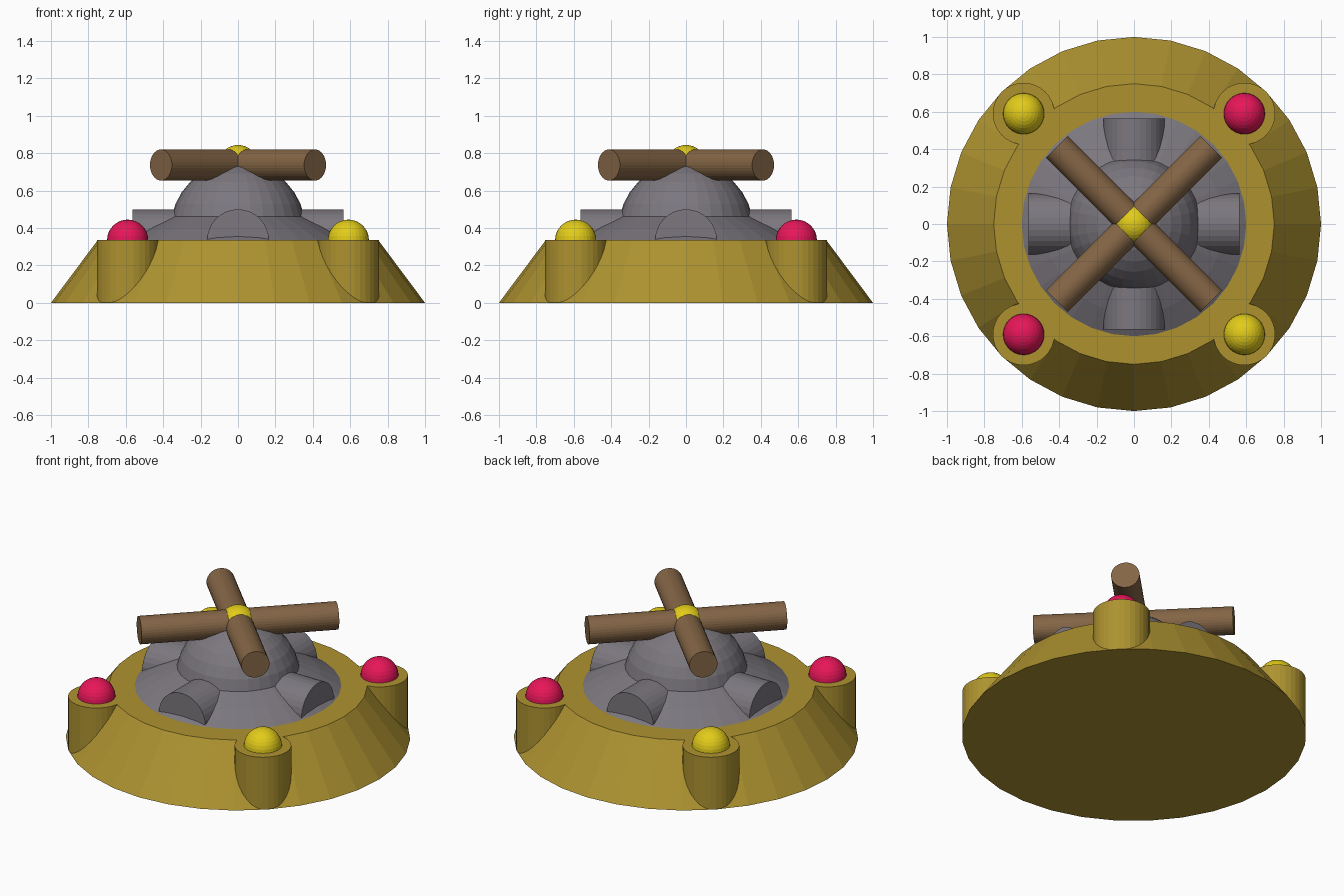
import bpy, bmesh
from math import pi, radians, sin, cos
from mathutils import Matrix, Vector

if "Cube" in bpy.data.objects:
    bpy.data.objects.remove(bpy.data.objects["Cube"])


def make_mat(name, rgb):
    m = bpy.data.materials.new(name)
    m.diffuse_color = (*rgb, 1)
    m.use_nodes = True
    m.node_tree.nodes["Principled BSDF"].inputs["Base Color"].default_value = m.diffuse_color
    return m


gold = make_mat("gold", (0.42, 0.29, 0.03))
grey = make_mat("grey", (0.20, 0.185, 0.21))
wood = make_mat("wood", (0.23, 0.13, 0.06))
red = make_mat("red", (0.80, 0.008, 0.10))
yellow = make_mat("yellow", (0.76, 0.60, 0.01))


def finish(bm, name, mat):
    bmesh.ops.recalc_face_normals(bm, faces=bm.faces)
    me = bpy.data.meshes.new(name)
    bm.to_mesh(me)
    bm.free()
    me.materials.append(mat)
    ob = bpy.data.objects.new(name, me)
    bpy.context.collection.objects.link(ob)
    return ob


def lathe(name, profile, mat, n=32):
    """Closed solid of revolution through (radius, z) rings, capped flat."""
    bm = bmesh.new()
    rings = [[bm.verts.new((r * cos(2 * pi * i / n), r * sin(2 * pi * i / n), z))
              for i in range(n)] for r, z in profile]
    for a, b in zip(rings, rings[1:]):
        for i in range(n):
            j = (i + 1) % n
            bm.faces.new((a[i], a[j], b[j], b[i]))
    bm.faces.new(rings[0][::-1])
    bm.faces.new(rings[-1])
    return finish(bm, name, mat)


def rod(name, p, q, r, mat):
    """Cylinder from p to q."""
    p, q = Vector(p), Vector(q)
    rot = (q - p).to_track_quat('Z', 'Y').to_matrix().to_4x4()
    bm = bmesh.new()
    bmesh.ops.create_cone(bm, cap_ends=True, segments=32, radius1=r, radius2=r,
                          depth=(q - p).length,
                          matrix=Matrix.Translation((p + q) / 2) @ rot)
    return finish(bm, name, mat)


def ball(name, c, r, mat):
    bm = bmesh.new()
    bmesh.ops.create_uvsphere(bm, u_segments=32, v_segments=16, radius=r,
                              matrix=Matrix.Translation(c))
    return finish(bm, name, mat)


TOP = 0.335

# Sloped base and the grey mound set into it
lathe("base", [(1.0, 0), (0.75, TOP)], gold)
lathe("mound", [(0.6, TOP - 0.05), (0.6, TOP), (0.48, 0.403), (0.34, 0.468)], grey)

# Central dome with two crossing round stubs
ball("dome", (0, 0, 0.39), 0.362, grey)
for name, d in (("stub_x", Vector((0.565, 0, 0))), ("stub_y", Vector((0, 0.565, 0)))):
    c = Vector((0, 0, TOP))
    rod(name, c - d, c + d, 0.165, grey)

# Corner posts with gems
for sx in (-1, 1):
    for sy in (-1, 1):
        x, y = 0.59 * sx, 0.59 * sy
        tag = ("left" if sx < 0 else "right") + ("_front" if sy < 0 else "_back")
        rod("post_" + tag, (x, y, 0), (x, y, TOP), 0.165, gold)
        ball("gem_" + tag, (x, y, TOP), 0.11, red if sx == sy else yellow)

# Crossed handle bars and the knob on top
HZ, L = 0.737, 0.412
rod("handle_a", (-L, -L, HZ), (L, L, HZ), 0.083, wood)
rod("handle_b", (-L, L, HZ), (L, -L, HZ), 0.083, wood)
ball("handle_knob", (0, 0, HZ), 0.107, yellow)
